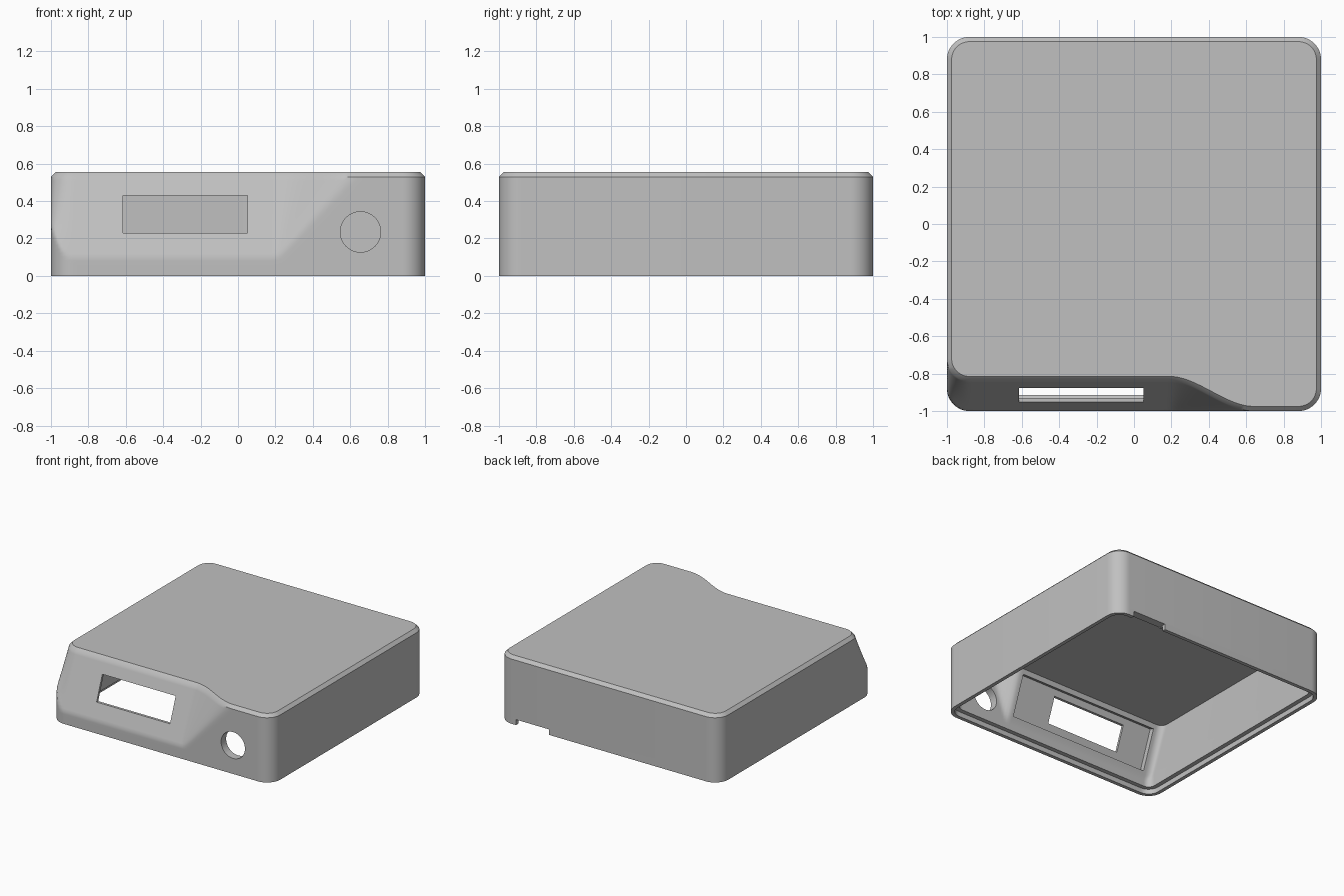
import bpy, bmesh, math
from mathutils import Vector

cube = bpy.data.objects.get("Cube")
if cube:
    bpy.data.objects.remove(cube, do_unlink=True)

TOP, SHOULDER, CEILING = 0.555, 0.53, 0.5
CENTRE = 0.88            # corner arc centre
RADIUS = 0.12
WALL = 0.065
SLOPE_START, DEPTH = 0.1, 0.16   # sloped front: start height and full setback

grey = bpy.data.materials.new("plain grey")
grey.use_nodes = True
colour = (0.53, 0.53, 0.53, 1)
grey.diffuse_color = colour
grey.node_tree.nodes["Principled BSDF"].inputs["Base Color"].default_value = colour


def setback(x, z, inner):
    """How far the front is pushed back at a point."""
    z = min(z, SHOULDER)
    start = SLOPE_START
    if x < -CENTRE:      # slope begins higher around the left corner
        start += 0.17 * min(1, (-CENTRE - x) / RADIUS) ** 2
    rise = max(0, (z - start) / (SHOULDER - start))
    x0, width = (0.43, 0.16) if inner else (0.19, 0.42)
    t = min(1, max(0, (x - x0) / (width * rise + 0.03)))
    return DEPTH * rise * (1 - t * t * (3 - 2 * t))


def outline(inset, z, inner=False):
    """Rounded square at one height, with its front pushed back."""
    r = RADIUS - inset
    pts = []
    steps = 90
    for i in range(1, steps):
        x = CENTRE * (2 * i / steps - 1)
        pts.append((x, -CENTRE - r + setback(x, z, inner), z))
    for k, (sx, sy) in enumerate(((1, -1), (1, 1), (-1, 1), (-1, -1))):
        for i in range(13):
            a = math.radians(-90 + 90 * k + 7.5 * i)
            x, y = sx * CENTRE + r * math.cos(a), sy * CENTRE + r * math.sin(a)
            if k == 3:
                y += setback(x, z, inner)
            pts.append((x, y, z))
    return pts


# Shell: one loft from the ceiling, down the inside, round the rim, up the outside
LIP = 0.04
rings = [outline(WALL, CEILING - (CEILING - LIP) * i / 20, True) for i in range(21)]
rings += [outline(0.03, LIP), outline(0.03, 0)]
rings += [outline(0, SHOULDER * i / 26) for i in range(27)]
rings.append(outline(0.025, TOP))

bm = bmesh.new()
loops = [[bm.verts.new(p) for p in ring] for ring in rings]
for a, b in zip(loops, loops[1:]):
    for i in range(len(a)):
        j = (i + 1) % len(a)
        bm.faces.new((a[i], a[j], b[j], b[i]))
bm.faces.new(loops[0])
bm.faces.new(loops[-1])
bmesh.ops.recalc_face_normals(bm, faces=bm.faces)
mesh = bpy.data.meshes.new("enclosure_shell")
bm.to_mesh(mesh)
bm.free()
mesh.materials.append(grey)
shell = bpy.data.objects.new("enclosure_shell", mesh)
bpy.context.collection.objects.link(shell)


def cut(cutter):
    """Subtract a cutter from the shell and remove it."""
    cutter.hide_render = True
    cutter.data.materials.append(grey)
    mod = shell.modifiers.new("cut", 'BOOLEAN')
    mod.operation, mod.solver, mod.object = 'DIFFERENCE', 'EXACT', cutter
    bpy.ops.object.select_all(action='DESELECT')
    bpy.context.view_layer.objects.active = shell
    shell.select_set(True)
    bpy.ops.object.modifier_apply(modifier=mod.name)
    bpy.data.objects.remove(cutter, do_unlink=True)


def box(name, centre, size, tilt=0):
    bpy.ops.mesh.primitive_cube_add(size=1, location=centre, rotation=(tilt, 0, 0))
    ob = bpy.context.object
    ob.name, ob.scale = name, size
    return ob


# Pocket behind the sloped panel, leaving a thin face
tilt = math.atan(DEPTH / (SHOULDER - SLOPE_START))
inward = Vector((0, math.cos(tilt), -math.sin(tilt)))
panel = Vector((-0.23, -1 + (0.33 - SLOPE_START) * math.tan(tilt), 0.33))
cut(box("pocket_cutter", panel + inward * 0.12, (1.26, 0.2, 0.33), -tilt))

# Display window
cut(box("window_cutter", (-0.2825, -0.9, 0.33), (0.665, 0.4, 0.2)))

# Round front hole
bpy.ops.mesh.primitive_cylinder_add(vertices=64, radius=0.108, depth=0.3,
                                    location=(0.655, -1, 0.235),
                                    rotation=(math.pi / 2, 0, 0))
cut(bpy.context.object)

# Cable notch in the back rim
cut(box("notch_cutter", (0.69, 1, -0.03), (0.3, 0.3, 0.15)))

shell.select_set(True)
bpy.context.view_layer.objects.active = shell
bpy.ops.object.shade_smooth_by_angle(angle=math.radians(30))
